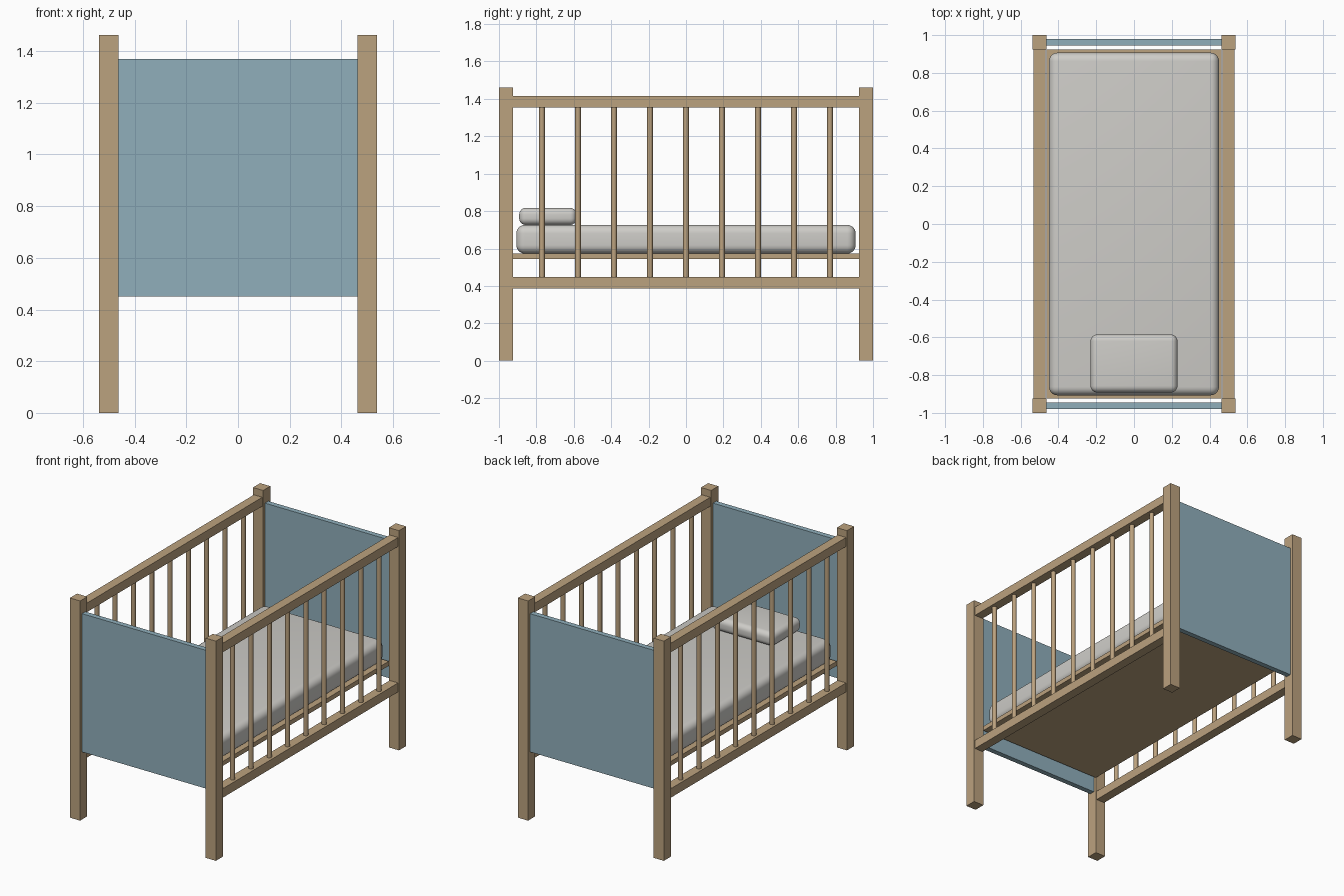
import bpy
import math

if "Cube" in bpy.data.objects:
    bpy.data.objects.remove(bpy.data.objects["Cube"])


def material(name, color):
    m = bpy.data.materials.new(name)
    m.diffuse_color = color
    m.use_nodes = True
    m.node_tree.nodes["Principled BSDF"].inputs["Base Color"].default_value = m.diffuse_color
    return m


wood = material("wood", (0.50, 0.36, 0.21, 1))
blue = material("blue_paint", (0.28, 0.43, 0.50, 1))
cloth = material("cloth", (0.62, 0.61, 0.58, 1))


def box(name, lo, hi, mat, bevel=0.0):
    """Box between two corners, optionally with soft rounded edges."""
    bpy.ops.mesh.primitive_cube_add(
        size=1, location=[(a + b) / 2 for a, b in zip(lo, hi)])
    ob = bpy.context.object
    ob.name = name
    ob.scale = [b - a for a, b in zip(lo, hi)]
    bpy.ops.object.transform_apply(location=False, rotation=False, scale=True)
    ob.data.materials.append(mat)
    if bevel:
        mod = ob.modifiers.new("round_edges", 'BEVEL')
        mod.width = bevel
        mod.segments = 6
        bpy.ops.object.modifier_apply(modifier=mod.name)
        bpy.ops.object.shade_smooth_by_angle(angle=math.radians(40))
    return ob


POST_X, POST_Y, HALF = 0.50, 0.9625, 0.0375
INNER_X, INNER_Y = POST_X - HALF, POST_Y - HALF

# Corner posts
for sx, side in ((-1, "left"), (1, "right")):
    for sy, end in ((-1, "front"), (1, "back")):
        x, y = sx * POST_X, sy * POST_Y
        box(f"{end}_{side}_post", (x - HALF, y - HALF, 0),
            (x + HALF, y + HALF, 1.462), wood)

# Solid end panels
for sy, end in ((-1, "front"), (1, "back")):
    y = sy * POST_Y
    box(f"{end}_panel", (-INNER_X, y - 0.0175, 0.45),
        (INNER_X, y + 0.0175, 1.37), blue)

# Side rails with round bars between them
for sx, side in ((-1, "left"), (1, "right")):
    x = sx * POST_X
    for name, z0, z1 in (("top", 1.355, 1.415), ("bottom", 0.387, 0.447)):
        box(f"{side}_{name}_rail", (x - 0.031, -INNER_Y, z0),
            (x + 0.031, INNER_Y, z1), wood)
    for i in range(9):
        bpy.ops.mesh.primitive_cylinder_add(
            vertices=20, radius=0.015, depth=0.928,
            location=(x, (i - 4) * 0.1925, 0.901))
        bar = bpy.context.object
        bar.name = f"{side}_bar_{i + 1}"
        bar.data.materials.append(wood)
        bpy.ops.object.shade_smooth_by_angle(angle=math.radians(40))

# Base board, mattress and pillow
box("base_board", (-INNER_X, -INNER_Y, 0.543), (INNER_X, INNER_Y, 0.573), wood)
box("mattress", (-0.45, -0.907, 0.573), (0.45, 0.907, 0.726), cloth, 0.045)
box("pillow", (-0.23, -0.892, 0.726), (0.23, -0.585, 0.817), cloth, 0.035)
